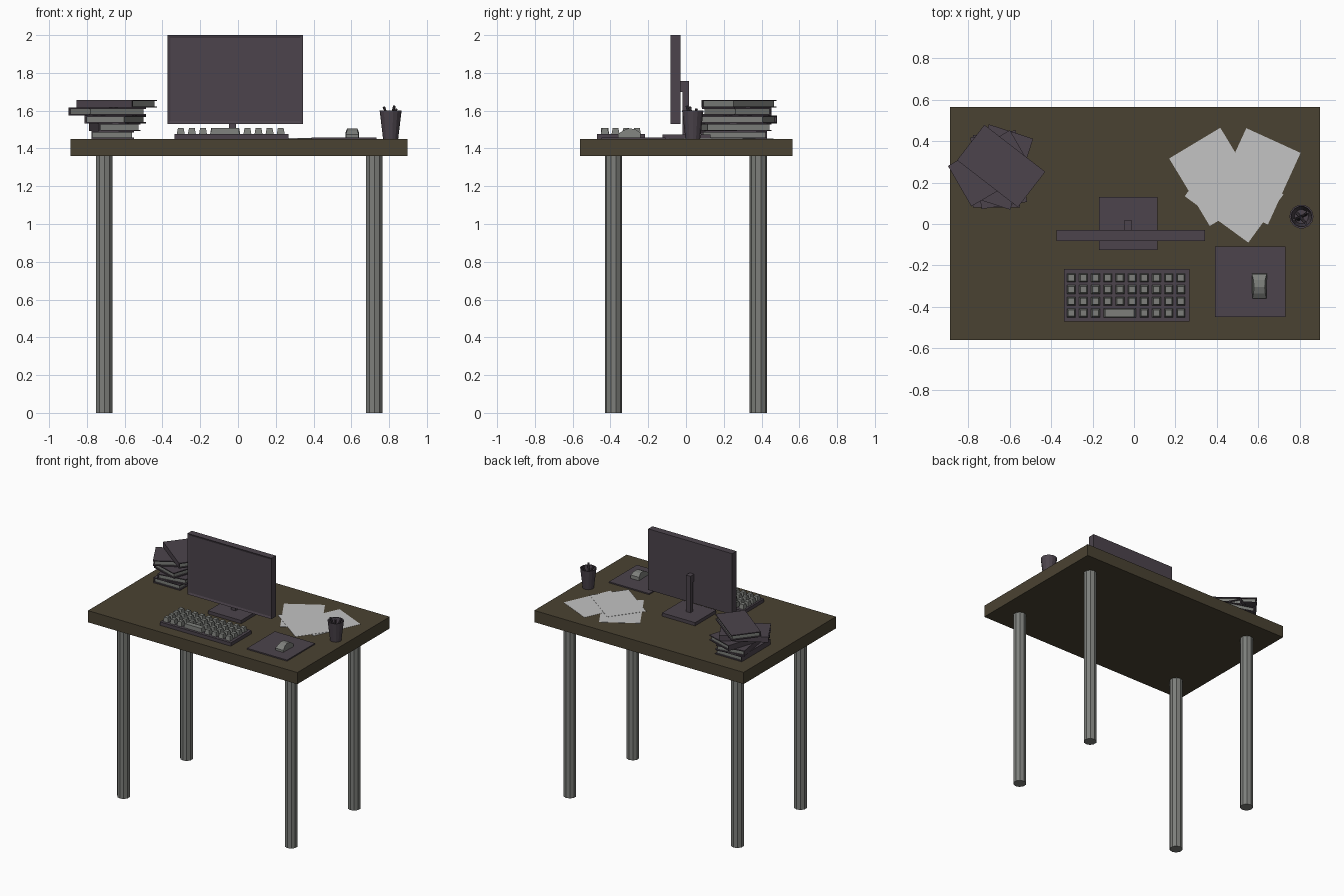
import bpy, bmesh, math
from mathutils import Matrix, Vector

if "Cube" in bpy.data.objects:
    bpy.data.objects.remove(bpy.data.objects["Cube"])


def material(name, rgb):
    m = bpy.data.materials.new(name)
    lin = [((c / 255 + 0.055) / 1.055) ** 2.4 for c in rgb]
    m.diffuse_color = (*lin, 1)
    m.use_nodes = True
    m.node_tree.nodes["Principled BSDF"].inputs["Base Color"].default_value = m.diffuse_color
    return m


WOOD = material("dark_wood", (74, 66, 50))
DARK = material("dark_plum", (76, 68, 76))
GREY = material("mid_grey", (125, 127, 123))
PAPER = material("paper_white", (195, 195, 195))


def finish(name, bm, *mats):
    bmesh.ops.recalc_face_normals(bm, faces=bm.faces)
    me = bpy.data.meshes.new(name)
    bm.to_mesh(me)
    bm.free()
    for m in mats:
        me.materials.append(m)
    ob = bpy.data.objects.new(name, me)
    bpy.context.collection.objects.link(ob)
    return ob


def add_box(bm, x0, x1, y0, y1, z0, z1, mat=0, taper=1.0):
    """Box from bounds; taper scales the top face."""
    r = bmesh.ops.create_cube(bm, size=1)
    c = Vector(((x0 + x1) / 2, (y0 + y1) / 2, (z0 + z1) / 2))
    for v in r["verts"]:
        k = taper if v.co.z > 0 else 1
        v.co = c + Vector((v.co.x * (x1 - x0) * k, v.co.y * (y1 - y0) * k, v.co.z * (z1 - z0)))
    for f in {f for v in r["verts"] for f in v.link_faces}:
        f.material_index = mat
    return r["verts"]


def box(name, mat, *bounds):
    bm = bmesh.new()
    add_box(bm, *bounds)
    return finish(name, bm, mat)


def rod(name, mat, p0, p1, radius, sides):
    p0, p1 = Vector(p0), Vector(p1)
    d = p1 - p0
    bm = bmesh.new()
    rot = d.to_track_quat('Z', 'Y').to_matrix().to_4x4()
    bmesh.ops.create_cone(bm, cap_ends=True, segments=sides, radius1=radius, radius2=radius,
                          depth=d.length, matrix=Matrix.Translation((p0 + p1) / 2) @ rot)
    return finish(name, bm, mat)


TOP = 1.45

# Desk top and legs
box("desk_top", WOOD, -0.887, 0.898, -0.56, 0.565, 1.36, TOP)
for side, x in (("left", -0.707), ("right", 0.722)):
    for end, y in (("front", -0.384), ("back", 0.383)):
        rod(f"{side}_{end}_leg", GREY, (x, y, 0), (x, y, 1.362), 0.046, 10)

# Monitor with recessed screen
bm = bmesh.new()
add_box(bm, -0.373, 0.343, -0.082, -0.03, 1.53, 2.0)
bm.normal_update()
front = [f for f in bm.faces if f.normal.y < -0.9]
bmesh.ops.inset_region(bm, faces=front, thickness=0.022, depth=-0.006)
finish("monitor", bm, DARK)

# Monitor stand
bm = bmesh.new()
add_box(bm, -0.169, 0.114, -0.125, 0.13, TOP, 1.475)
add_box(bm, -0.048, -0.01, -0.018, 0.016, 1.475, 1.756)
add_box(bm, -0.048, -0.01, -0.03, -0.018, 1.70, 1.756)
finish("monitor_stand", bm, DARK)

# Keyboard with tapered keys and space bar
box("keyboard_base", DARK, -0.337, 0.268, -0.47, -0.218, TOP, 1.476)
bm = bmesh.new()
for row in range(4):
    y = -0.26 - row * 0.0565
    for col in range(10):
        x = -0.303 + col * 0.0588
        if row == 3 and 3 <= col <= 5:
            continue
        add_box(bm, x - 0.021, x + 0.021, y - 0.021, y + 0.021, 1.476, 1.509, 0, 0.72)
add_box(bm, -0.147, 0.009, -0.451, -0.408, 1.476, 1.507, 0, 0.9)
finish("keyboard_keys", bm, GREY)

# Mouse pad and mouse
box("mouse_pad", DARK, 0.39, 0.732, -0.448, -0.108, TOP, 1.459)
profile = [(-0.36, 1.459, .032), (-0.36, 1.475, .034), (-0.335, 1.494, .028), (-0.305, 1.506, .026),
           (-0.27, 1.503, .028), (-0.242, 1.484, .036), (-0.24, 1.459, .036)]
bm = bmesh.new()
left = [bm.verts.new((0.605 - w, y, z)) for y, z, w in profile]
right = [bm.verts.new((0.605 + w, y, z)) for y, z, w in profile]
bm.faces.new(left)
bm.faces.new(right)
for i in range(len(profile)):
    j = (i + 1) % len(profile)
    bm.faces.new((left[i], left[j], right[j], right[i]))
finish("mouse", bm, GREY)

# Pen cup: outer wall, rim, inner wall and floor
CX, CY, SIDES = 0.808, 0.036, 14
rings = [(0.04, TOP), (0.058, 1.6), (0.05, 1.6), (0.034, 1.465)]
bm = bmesh.new()
loops = [[bm.verts.new((CX + r * math.cos(2 * math.pi * i / SIDES),
                        CY + r * math.sin(2 * math.pi * i / SIDES), z)) for i in range(SIDES)]
         for r, z in rings]
for a, b in zip(loops, loops[1:]):
    for i in range(SIDES):
        j = (i + 1) % SIDES
        bm.faces.new((a[i], a[j], b[j], b[i]))
bm.faces.new(loops[0])
bm.faces.new(loops[-1])
finish("pen_cup", bm, DARK)

# Pens leaning in the cup
pens = [((0.022, 0.01), (-0.036, -0.015), 1.62), ((-0.02, 0.015), (0.02, -0.032), 1.625),
        ((-0.015, -0.015), (0.03, 0.02), 1.61)]
for i, (a, b, z) in enumerate(pens):
    rod(f"pen_{i + 1}", DARK, (CX + a[0], CY + a[1], 1.468), (CX + b[0], CY + b[1], z), 0.007, 8)

# Stack of books: centre, size, turn (spine on the local -y side)
books = [(-0.663, 0.255, 0.35, 0.226, -90), (-0.653, 0.262, 0.35, 0.222, -81),
         (-0.649, 0.275, 0.36, 0.225, -108), (-0.692, 0.269, 0.345, 0.225, 210),
         (-0.641, 0.280, 0.371, 0.216, -37.7)]
H, C = 0.0415, 0.007
for i, (x, y, w, d, turn) in enumerate(books):
    z = TOP + i * H
    bm = bmesh.new()
    w, d = w / 2, d / 2
    add_box(bm, -w, w, -d, d, z, z + C)
    add_box(bm, -w, w, -d, d, z + H - C, z + H)
    add_box(bm, -w, w, -d, -d + C, z + C, z + H - C)
    add_box(bm, -w + 0.01, w - 0.01, -d + C, d - 0.01, z + C, z + H - C, 1)
    bm.transform(Matrix.Translation((x, y, 0)) @ Matrix.Rotation(math.radians(turn), 4, 'Z'))
    finish(f"book_{i + 1}", bm, DARK, GREY)

# Loose paper sheets
sheets = [(0.391, 0.2275, 31), (0.594, 0.23, -24.5), (0.483, 0.1385, 53.9)]
for i, (x, y, turn) in enumerate(sheets):
    z = TOP + i * 0.0015
    bm = bmesh.new()
    add_box(bm, -0.144, 0.144, -0.19, 0.19, z, z + 0.0015)
    bm.transform(Matrix.Translation((x, y, 0)) @ Matrix.Rotation(math.radians(turn), 4, 'Z'))
    finish(f"paper_sheet_{i + 1}", bm, PAPER)
